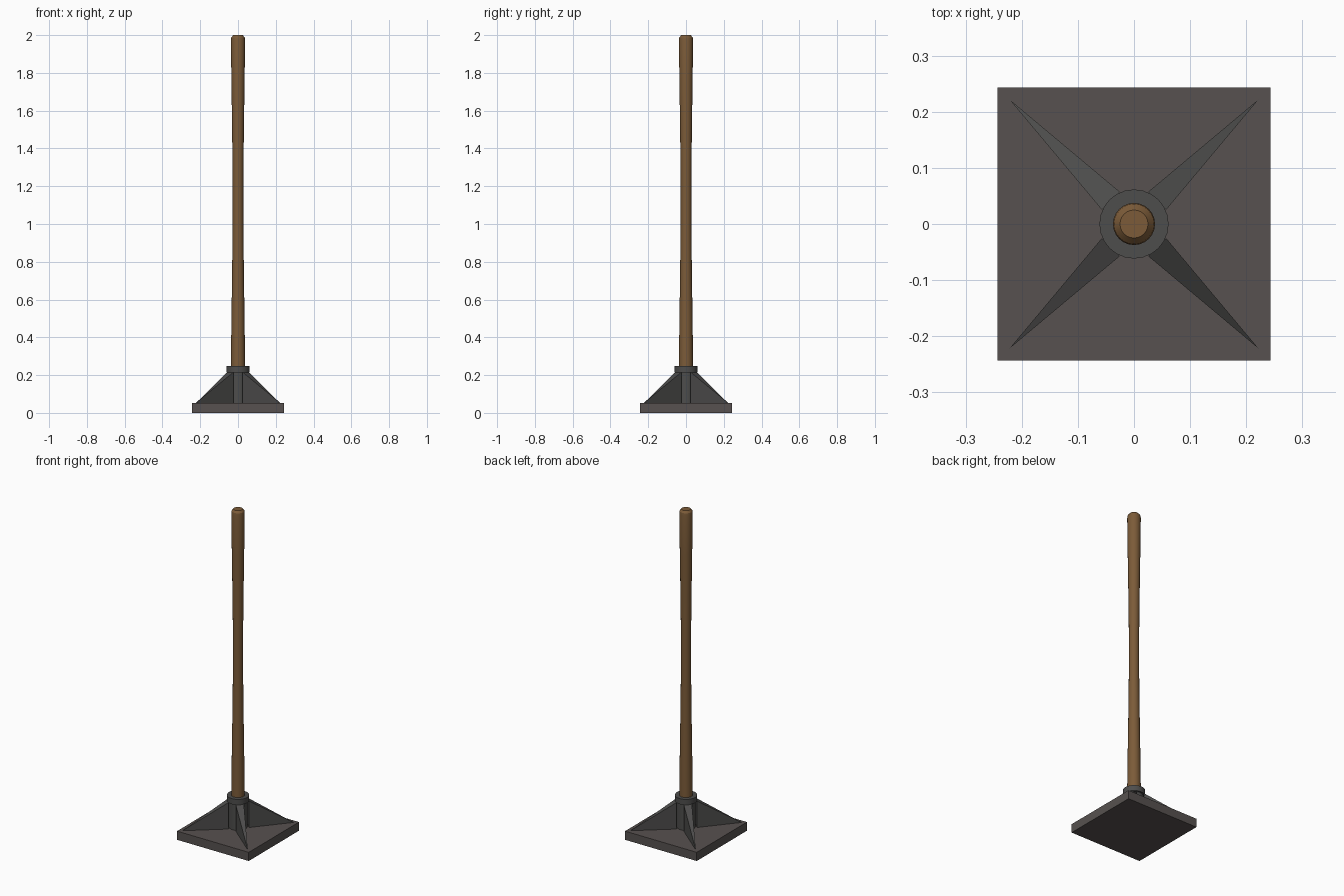
import bpy, math

if "Cube" in bpy.data.objects:
    bpy.data.objects.remove(bpy.data.objects["Cube"])

def material(name, rgb):
    m = bpy.data.materials.new(name)
    m.diffuse_color = (*rgb, 1)
    m.use_nodes = True
    m.node_tree.nodes["Principled BSDF"].inputs["Base Color"].default_value = m.diffuse_color
    return m

WOOD = material("brown wood", (0.20, 0.105, 0.04))
PLATE = material("warm grey iron", (0.095, 0.083, 0.079))
IRON = material("dark grey iron", (0.075, 0.074, 0.072))

def make(name, verts, faces, mat, smooth=False):
    me = bpy.data.meshes.new(name)
    me.from_pydata(verts, [], faces)
    me.materials.append(mat)
    ob = bpy.data.objects.new(name, me)
    bpy.context.collection.objects.link(ob)
    if smooth:
        bpy.context.view_layer.objects.active = ob
        ob.select_set(True)
        bpy.ops.object.shade_smooth_by_angle(angle=math.radians(30))
        ob.select_set(False)
    return ob

def lathe(name, profile, mat, n=24):
    """Closed turned solid from (radius, z) pairs, bottom to top."""
    verts = [(r * math.cos(2 * math.pi * i / n), r * math.sin(2 * math.pi * i / n), z)
             for r, z in profile for i in range(n)]
    faces = [(k * n + i, k * n + (i + 1) % n, (k + 1) * n + (i + 1) % n, (k + 1) * n + i)
             for k in range(len(profile) - 1) for i in range(n)]
    faces.append(tuple(reversed(range(n))))
    top = (len(profile) - 1) * n
    faces.append(tuple(range(top, top + n)))
    return make(name, verts, faces, mat, True)

# square foot plate
H, T = 0.243, 0.053
bpy.ops.mesh.primitive_cube_add(size=1, location=(0, 0, T / 2))
plate = bpy.context.object
plate.name = "foot_plate"
plate.scale = (2 * H, 2 * H, T)
plate.data.materials.append(PLATE)

# socket and collar
lathe("socket", [(0.052, 0.04), (0.052, 0.22)], IRON)
lathe("collar", [(0.0616, 0.214), (0.0616, 0.248)], IRON)

# four wedge ribs running to the plate corners
for q in range(4):
    c, s = math.cos(q * math.pi / 2), math.sin(q * math.pi / 2)
    pts = [(0.222, 0.222, T), (0.025, 0.057, T), (0.057, 0.025, T),
           (0.025, 0.057, 0.215), (0.057, 0.025, 0.215)]
    pts = [(x * c - y * s, x * s + y * c, z) for x, y, z in pts]
    make(f"rib_{q + 1}", pts, [(0, 3, 4), (0, 1, 3), (0, 4, 2), (1, 2, 4, 3), (0, 2, 1)], IRON)

# wooden handle, slimmer at the middle, chamfered top
radii = [0.0365, 0.0345, 0.031, 0.0285, 0.0285, 0.031, 0.0345, 0.0365]
shaft = [(r, 0.27 + 0.243 * i) for i, r in enumerate(radii)]
lathe("handle", [(0.0375, 0.22), (0.0375, 0.27)] + shaft[1:-1]
      + [(0.0375, 1.975), (0.0355, 1.988), (0.025, 2.0)], WOOD)
